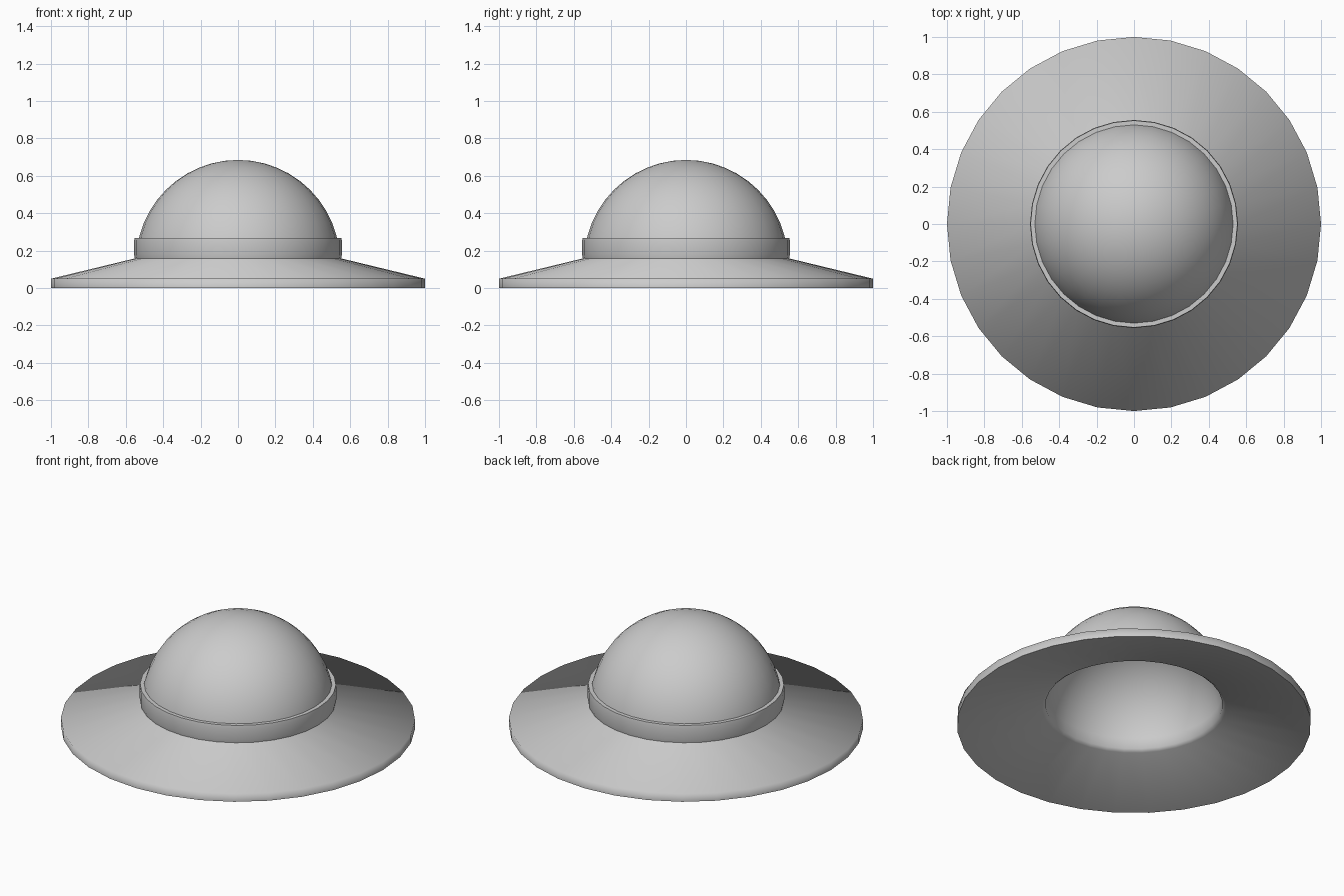
import bpy
import bmesh
from math import cos, sin, pi, radians

SIDES = 32

cube = bpy.data.objects.get("Cube")
if cube:
    bpy.data.objects.remove(cube, do_unlink=True)

felt = bpy.data.materials.new("grey felt")
felt.use_nodes = True
GREY = (0.6, 0.6, 0.6, 1)
felt.diffuse_color = GREY
felt.node_tree.nodes["Principled BSDF"].inputs["Base Color"].default_value = GREY


def lathe(name, profile, closed=False, sharp_angle=30):
    """Revolve (radius, height) points about z; radius 0 becomes a pole."""
    bm = bmesh.new()
    rings = []
    for r, z in profile:
        count = 1 if r < 1e-4 else SIDES
        rings.append([bm.verts.new((r * cos(2 * pi * i / SIDES),
                                    r * sin(2 * pi * i / SIDES), z))
                      for i in range(count)])
    pairs = list(zip(rings, rings[1:]))
    if closed:
        pairs.append((rings[-1], rings[0]))
    for a, b in pairs:
        for i in range(SIDES):
            j = (i + 1) % SIDES
            corners = [a[i % len(a)], a[j % len(a)], b[j % len(b)], b[i % len(b)]]
            bm.faces.new(list(dict.fromkeys(corners)))
    bmesh.ops.recalc_face_normals(bm, faces=bm.faces)
    mesh = bpy.data.meshes.new(name)
    bm.to_mesh(mesh)
    bm.free()
    mesh.materials.append(felt)
    obj = bpy.data.objects.new(name, mesh)
    bpy.context.collection.objects.link(obj)
    bpy.ops.object.select_all(action="DESELECT")
    obj.select_set(True)
    bpy.context.view_layer.objects.active = obj
    bpy.ops.object.shade_smooth_by_angle(angle=radians(sharp_angle))
    return obj


def arc(radius, base, steps=12):
    """Quarter circle from the equator up to the pole."""
    return [(radius * cos(pi / 2 * k / steps), base + radius * sin(pi / 2 * k / steps))
            for k in range(steps + 1)]


# Hollow hat body: outer dome, sloping brim, rim edge, underside, inner dome
outer_dome = arc(0.545, 0.14)[::-1]
brim = [(0.545, 0.16), (1, 0.05), (1, 0), (0.52, 0.115)]
inner_dome = arc(0.5, 0.13)
lathe("hat_body", outer_dome[:-1] + brim + inner_dome, sharp_angle=80)

# Crisp edges around the rim and where the brim meets the crown
body = bpy.data.objects["hat_body"].data
sharp = body.attributes.get("sharp_edge") or body.attributes.new("sharp_edge", "BOOLEAN", "EDGE")
for edge in body.edges:
    ends = [body.vertices[v].co for v in edge.vertices]
    radii = [p.xy.length for p in ends]
    level = abs(ends[0].z - ends[1].z) < 1e-4
    at_rim = min(radii) > 0.99
    at_crown = min(radii) > 0.54 and max(radii) < 0.55
    sharp.data[edge.index].value = level and (at_rim or at_crown)

# Ribbon band around the base of the crown
lathe("hat_band", [(0.551, 0.155), (0.556, 0.18), (0.556, 0.25), (0.553, 0.267),
                   (0.53, 0.267), (0.53, 0.155)], closed=True)
